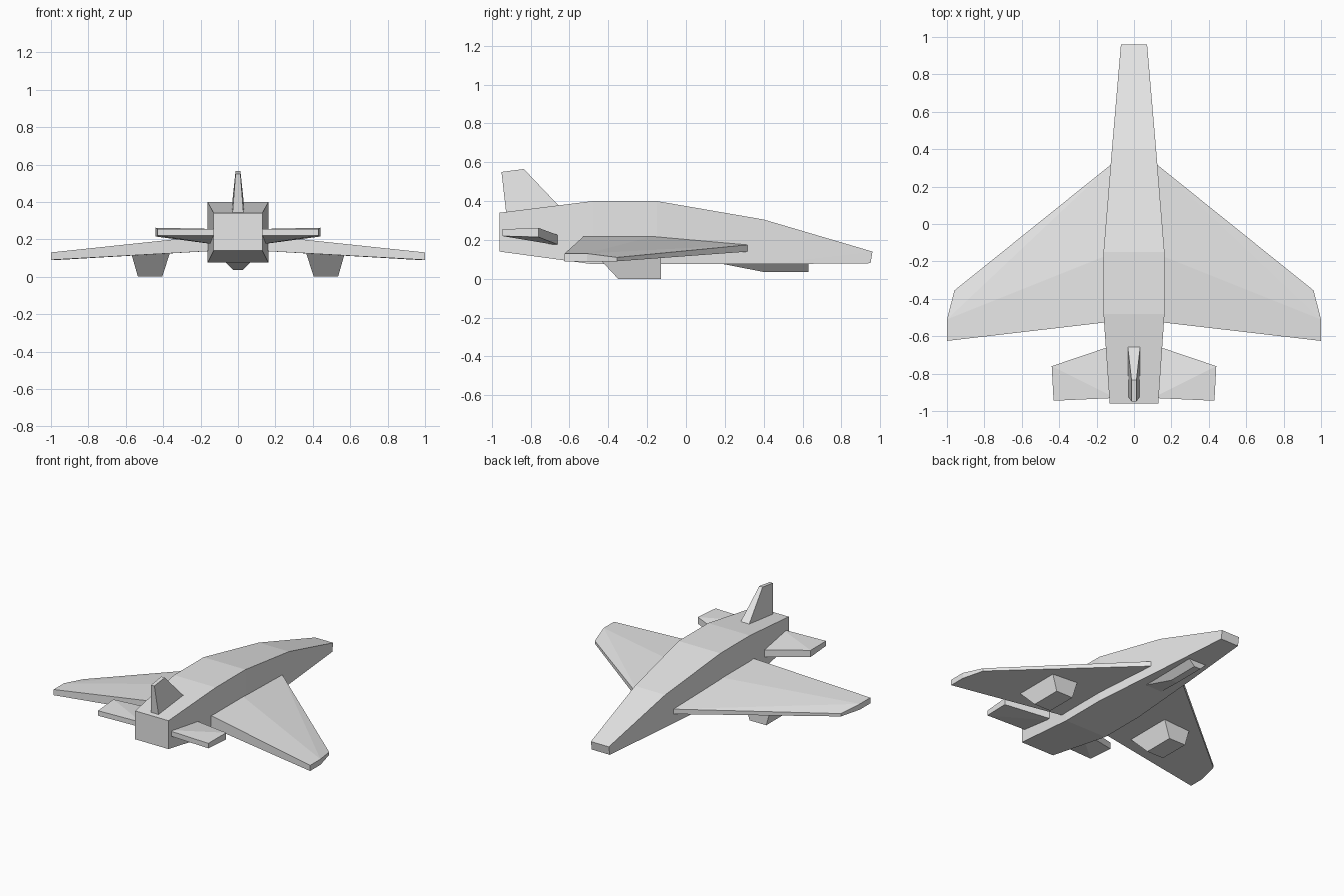
import bpy
import bmesh

cube = bpy.data.objects.get("Cube")
if cube:
    bpy.data.objects.remove(cube, do_unlink=True)

grey = bpy.data.materials.new("plain grey")
grey.use_nodes = True
grey.diffuse_color = (0.8, 0.8, 0.8, 1)
grey.node_tree.nodes["Principled BSDF"].inputs["Base Color"].default_value = (0.8, 0.8, 0.8, 1)


def solid(name, points):
    """Flat-faced convex solid around the given corners."""
    bm = bmesh.new()
    for p in points:
        bm.verts.new(p)
    hull = bmesh.ops.convex_hull(bm, input=bm.verts[:])
    spare = {g for g in hull["geom_interior"] + hull["geom_unused"]
             if isinstance(g, bmesh.types.BMVert)}
    bmesh.ops.delete(bm, geom=list(spare), context="VERTS")
    bmesh.ops.dissolve_limit(bm, angle_limit=0.01, verts=bm.verts[:], edges=bm.edges[:])
    bmesh.ops.recalc_face_normals(bm, faces=bm.faces[:])
    mesh = bpy.data.meshes.new(name)
    bm.to_mesh(mesh)
    bm.free()
    mesh.materials.append(grey)
    obj = bpy.data.objects.new(name, mesh)
    bpy.context.collection.objects.link(obj)
    return obj


def both_sides(name, points):
    for side, s in (("left", 1), ("right", -1)):
        solid(f"{side}_{name}", [(s * x, y, z) for x, y, z in points])


def mirrored(half):
    return [(s * x, y, z) for x, y, z in half for s in (1, -1)]


def slab(plan):
    """Corners of a thin panel from (x, y, bottom, top) plan points."""
    return [(x, y, z) for x, y, low, high in plan for z in (low, high)]


# Fuselage: square sections from tail to nose
solid("fuselage", mirrored(
    slab([(0.13, -0.96, 0.14, 0.34),
          (0.163, -0.48, 0.075, 0.40),
          (0.163, -0.15, 0.075, 0.40),
          (0.118, 0.40, 0.075, 0.305)])
    + [(0.07, 0.95, 0.08), (0.07, 0.96, 0.14)]))

# Main wings, drooping towards the tips
both_sides("wing", slab([
    (0.12, 0.32, 0.14, 0.175),
    (0.10, -0.15, 0.14, 0.225),
    (0.10, -0.52, 0.14, 0.225),
    (1.0, -0.625, 0.09, 0.13),
    (1.0, -0.51, 0.09, 0.13),
    (0.96, -0.355, 0.09, 0.11)]))

# Tailplanes
both_sides("tailplane", slab([
    (0.10, -0.645, 0.17, 0.22),
    (0.44, -0.76, 0.215, 0.262),
    (0.43, -0.945, 0.22, 0.255),
    (0.10, -0.93, 0.22, 0.255)]))

# Upright tail fin
solid("tail_fin", mirrored([
    (0.035, -0.64, 0.36), (0.03, -0.925, 0.33),
    (0.013, -0.95, 0.55), (0.013, -0.835, 0.565)]))

# Landing gear pods below the wings
both_sides("wing_pod", [
    (x, y, z) for z, inner, outer, back in ((0, 0.405, 0.535, -0.35), (0.14, 0.36, 0.575, -0.48))
    for x in (inner, outer) for y in (back, -0.13)])

# Nose gear pod
solid("nose_pod", mirrored([
    (0.025, 0.63, 0.035), (0.025, 0.40, 0.035),
    (0.07, 0.63, 0.08), (0.07, 0.17, 0.08)]))
